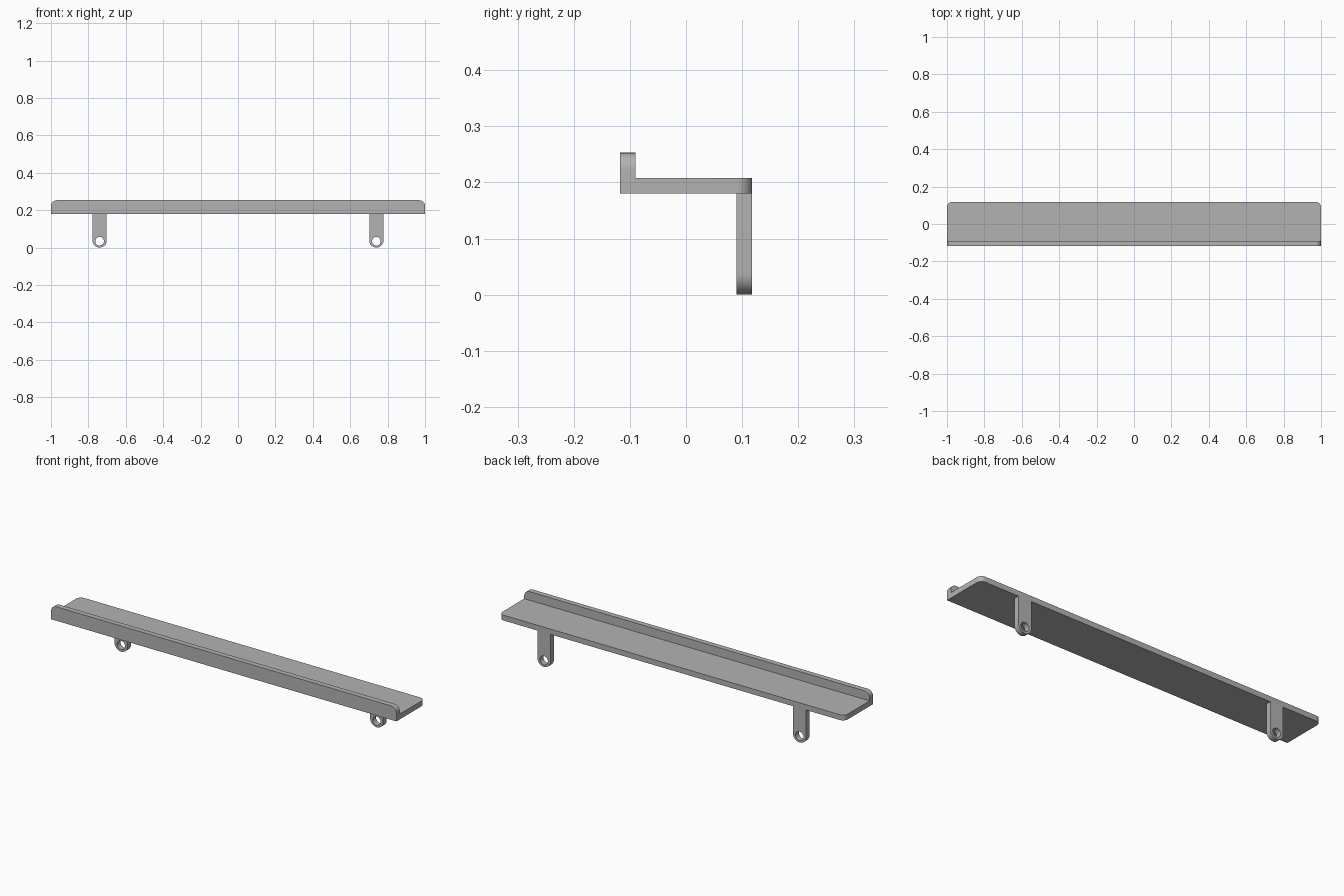
import bpy
import bmesh
from math import pi, cos, sin
from mathutils import Vector

if "Cube" in bpy.data.objects:
    bpy.data.objects.remove(bpy.data.objects["Cube"])

# Plain grey finish
grey = bpy.data.materials.new("grey")
grey.use_nodes = True
colour = (0.45, 0.45, 0.45, 1)
grey.diffuse_color = colour
grey.node_tree.nodes["Principled BSDF"].inputs["Base Color"].default_value = colour

HALF = 1.0
BACK = 0.118
THICK = 0.028
BASE = 0.18
RADIUS = 0.03


def arc(cu, cv, r, start, end, steps):
    """Points along an arc, both ends included."""
    angles = [start + (end - start) * i / steps for i in range(steps + 1)]
    return [(cu + r * cos(a), cv + r * sin(a)) for a in angles]


def plate(name, loops, place, depth):
    """Extrude flat outlines (the later ones are holes) into a solid plate."""
    bm = bmesh.new()
    edges = []
    for loop in loops:
        verts = [bm.verts.new(place(u, v)) for u, v in loop]
        edges += [bm.edges.new((a, b)) for a, b in zip(verts, verts[1:] + verts[:1])]
    bmesh.ops.triangle_fill(bm, use_beauty=True, edges=edges)
    result = bmesh.ops.extrude_face_region(bm, geom=bm.faces[:], use_keep_orig=True)
    moved = [g for g in result["geom"] if isinstance(g, bmesh.types.BMVert)]
    bmesh.ops.translate(bm, verts=moved, vec=depth)
    bmesh.ops.recalc_face_normals(bm, faces=bm.faces[:])
    mesh = bpy.data.meshes.new(name)
    bm.to_mesh(mesh)
    bm.free()
    mesh.materials.append(grey)
    obj = bpy.data.objects.new(name, mesh)
    bpy.context.collection.objects.link(obj)
    bpy.ops.object.select_all(action="DESELECT")
    obj.select_set(True)
    bpy.context.view_layer.objects.active = obj
    bpy.ops.object.shade_smooth_by_angle(angle=pi / 6)
    return obj


def rounded_top(low, high, r):
    """Full-width rectangle with its two upper corners rounded."""
    return ([(-HALF, low), (HALF, low)]
            + arc(HALF - r, high - r, r, 0, pi / 2, 10)
            + arc(-HALF + r, high - r, r, pi / 2, pi, 10))


# Shelf board with rounded back corners
plate("shelf_board", [rounded_top(-BACK + THICK, BACK, 0.028)],
      lambda u, v: (u, v, BASE), Vector((0, 0, THICK)))

# Raised front lip with rounded top corners
plate("front_lip", [rounded_top(BASE, 0.253, RADIUS)],
      lambda u, v: (u, -BACK, v), Vector((0, THICK, 0)))

# Two hanging tabs with round ends and screw holes
TAB = 0.038
for side, x in (("right", -0.74), ("left", 0.74)):
    outline = [(x + TAB, BASE), (x - TAB, BASE)] + arc(x, TAB, TAB, pi, 2 * pi, 24)
    hole = arc(x, 0.034, 0.023, 0, 2 * pi, 32)[:-1]
    plate(side + "_mounting_tab", [outline, hole],
          lambda u, v: (u, BACK - THICK, v), Vector((0, THICK, 0)))
